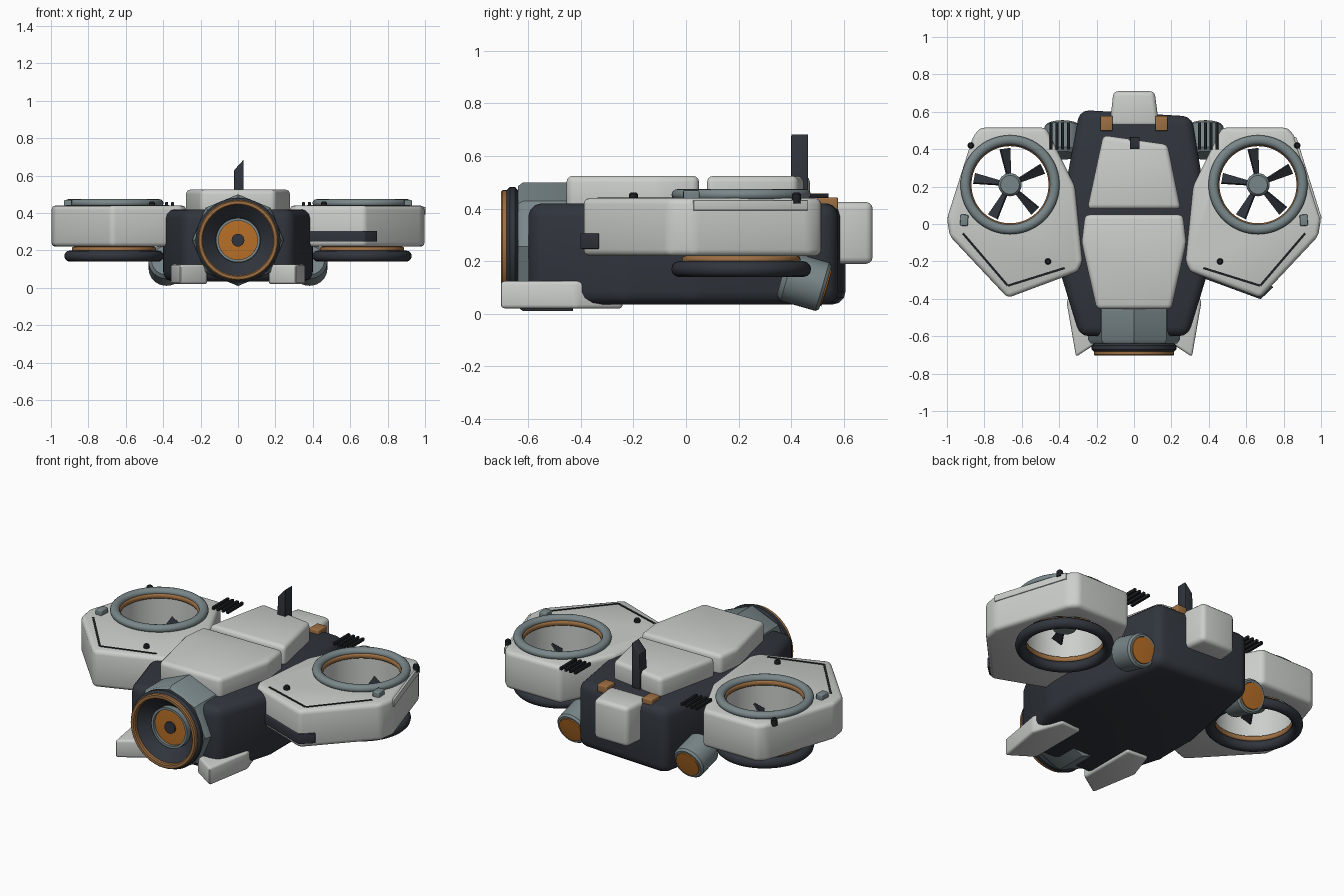
import bpy, bmesh, math
from mathutils import Vector, Matrix

if "Cube" in bpy.data.objects:
    bpy.data.objects.remove(bpy.data.objects["Cube"], do_unlink=True)


def material(name, r, g, b):
    m = bpy.data.materials.new(name)
    m.use_nodes = True
    m.diffuse_color = (r, g, b, 1)
    m.node_tree.nodes["Principled BSDF"].inputs["Base Color"].default_value = (r, g, b, 1)
    return m


WHITE = material("pale panel", 0.60, 0.62, 0.60)
DARK = material("dark hull", 0.030, 0.036, 0.046)
GREY = material("blue grey metal", 0.19, 0.24, 0.25)
COPPER = material("copper trim", 0.34, 0.16, 0.055)
ORANGE = material("orange glow", 0.48, 0.16, 0.02)
BLACK = material("black detail", 0.012, 0.014, 0.016)
FRONT = (math.pi / 2, 0, 0)  # turns local +z towards the front


def finish(name, bm, mat, loc=(0, 0, 0), rot=(0, 0, 0), angle=35):
    bmesh.ops.recalc_face_normals(bm, faces=bm.faces)
    me = bpy.data.meshes.new(name)
    bm.to_mesh(me)
    bm.free()
    me.materials.append(mat)
    ob = bpy.data.objects.new(name, me)
    ob.location, ob.rotation_euler = loc, rot
    bpy.context.collection.objects.link(ob)
    smooth(ob, angle)
    return ob


def smooth(ob, angle=35):
    bpy.ops.object.select_all(action='DESELECT')
    ob.select_set(True)
    bpy.context.view_layer.objects.active = ob
    bpy.ops.object.shade_smooth_by_angle(angle=math.radians(angle))


def prism(name, pts, z0, z1, mat, bevel=0.0, side=1, **kw):
    """Extrude a flat outline between two heights, with rounded edges."""
    bm = bmesh.new()
    low = bm.faces.new([bm.verts.new((x * side, y, z0)) for x, y in pts])
    ext = bmesh.ops.extrude_face_region(bm, geom=[low])["geom"]
    bmesh.ops.translate(bm, vec=(0, 0, z1 - z0),
                        verts=[v for v in ext if isinstance(v, bmesh.types.BMVert)])
    bmesh.ops.recalc_face_normals(bm, faces=bm.faces)
    if bevel:
        bmesh.ops.bevel(bm, geom=bm.edges[:], offset=bevel, segments=3,
                        profile=0.5, affect='EDGES', clamp_overlap=True)
    return finish(name, bm, mat, **kw)


def box(name, c, size, mat, bevel=0.0, **kw):
    x, y, z = (s / 2 for s in size)
    return prism(name, [(-x, -y), (x, -y), (x, y), (-x, y)], -z, z, mat, bevel, loc=c, **kw)


def lathe(name, profile, mat, seg=48, closed=False, **kw):
    """Turn a (radius, height) profile round the local z axis."""
    bm = bmesh.new()
    rings = []
    for r, z in profile:
        if r == 0:
            rings.append([bm.verts.new((0, 0, z))] * seg)
        else:
            rings.append([bm.verts.new((r * math.cos(a), r * math.sin(a), z))
                          for a in (math.tau * i / seg for i in range(seg))])
    pairs = list(zip(rings, rings[1:] + rings[:1]))
    for a, b in pairs if closed else pairs[:-1]:
        for i in range(seg):
            j = (i + 1) % seg
            quad = list(dict.fromkeys((a[i], a[j], b[j], b[i])))
            if len(quad) > 2:
                bm.faces.new(quad)
    return finish(name, bm, mat, **kw)


def torus(name, radius, thick, mat, loc, flat=1.0):
    circle = [math.tau * i / 12 for i in range(12)]
    return lathe(name, [(radius + thick * math.cos(a), thick * flat * math.sin(a)) for a in circle],
                 mat, 64, True, loc=loc, angle=60)


# Hull and upper armour
prism("hull", [(-0.29, -0.60), (0.29, -0.60), (0.40, -0.24), (0.40, 0.02), (0.31, 0.575),
               (-0.29, 0.61), (-0.40, 0.02), (-0.40, -0.24)], 0.035, 0.42, DARK, 0.05)
prism("front_armour", [(-0.20, -0.455), (0.20, -0.455), (0.28, -0.10), (0.262, 0.05),
                       (-0.262, 0.05), (-0.28, -0.10)], 0.38, 0.525, WHITE, 0.025)
prism("rear_armour", [(-0.25, 0.08), (0.25, 0.08), (0.18, 0.425), (-0.165, 0.475)],
      0.38, 0.525, WHITE, 0.025)
prism("tail_box", [(-0.13, 0.52), (0.135, 0.52), (0.11, 0.71), (-0.11, 0.71)],
      0.19, 0.425, WHITE, 0.025)
prism("antenna_fin", [(-0.025, 0.42), (0.03, 0.42), (0.03, 0.685), (-0.02, 0.63)],
      -0.465, -0.40, DARK, 0.004, rot=FRONT)

# Nose engine
NOSE = dict(loc=(0, 0, 0.255), rot=FRONT)
lathe("nose_housing", [(0.245, 0.43), (0.245, 0.62), (0.23, 0.64), (0.20, 0.64), (0.20, 0.43)],
      GREY, 8, True, **NOSE)
lathe("nose_bowl", [(0.20, 0.63), (0.215, 0.64), (0.227, 0.65), (0.227, 0.67), (0.215, 0.683),
                    (0.195, 0.685), (0.12, 0.612), (0, 0.612)], DARK, **NOSE)
lathe("nose_trim", [(0.188, 0.68), (0.215, 0.68), (0.215, 0.698), (0.209, 0.704), (0.194, 0.704),
                    (0.188, 0.698)], COPPER, closed=True, **NOSE)
lathe("nose_core_rim", [(0.118, 0.605), (0.118, 0.645), (0.104, 0.645), (0.104, 0.605)],
      GREY, closed=True, **NOSE)
lathe("nose_core", [(0.104, 0.61), (0.104, 0.628), (0, 0.632)], ORANGE, **NOSE)
lathe("nose_hub", [(0.034, 0.61), (0.034, 0.642), (0, 0.644)], DARK, 24, **NOSE)

POD = [(0.47, 0.515), (0.82, 0.515), (0.86, 0.47), (1.0, 0.03), (0.985, -0.065),
       (0.675, -0.395), (0.30, -0.255), (0.275, -0.20), (0.315, 0.20)]
LINE = [Vector((0.915, -0.05)), Vector((0.675, -0.33)), Vector((0.37, -0.235))]

for side, label in ((1, "left"), (-1, "right")):
    cx, cy = 0.663 * side, 0.21

    # Wing pod with a round duct cut through it
    pod = prism(label + "_pod", POD, 0.22, 0.44, WHITE, 0.024, side)
    cutter = lathe("duct_cutter", [(0, 0), (0.222, 0), (0.222, 0.6), (0, 0.6)], WHITE, 64,
                   loc=(cx, cy, 0))
    cutter.hide_render = True
    cut = pod.modifiers.new("duct", 'BOOLEAN')
    cut.object, cut.operation, cut.solver = cutter, 'DIFFERENCE', 'EXACT'
    bpy.context.view_layer.objects.active = pod
    bpy.ops.object.modifier_apply(modifier=cut.name)
    bpy.data.objects.remove(cutter, do_unlink=True)
    smooth(pod)

    # Duct rings and fan
    torus(label + "_upper_ring", 0.239, 0.026, GREY, (cx, cy, 0.453), 0.85)
    torus(label + "_lower_ring", 0.236, 0.030, DARK, (cx, cy, 0.17))
    for place, z in (("upper", 0.435), ("lower", 0.205)):
        torus(label + "_" + place + "_trim", 0.216, 0.010, COPPER, (cx, cy, z), 1.5)
    lathe(label + "_fan_hub", [(0, 0.27), (0.062, 0.27), (0.062, 0.325), (0.05, 0.34), (0, 0.34)],
          GREY, 24, loc=(cx, cy, 0))
    for i in range(5):
        prism(label + "_fan_blade", [(0.05, -0.012), (0.195, -0.032), (0.195, 0.032), (0.05, 0.012)],
              -0.006, 0.006, DARK, loc=(cx, cy, 0.305),
              rot=(math.radians(35), 0, math.radians(98 + 72 * i)))

    # Pod surface details
    for a, b in zip(LINE, LINE[1:]):
        mid, d = (a + b) / 2, b - a
        box(label + "_pod_line", (mid.x * side, mid.y, 0.44), (d.length, 0.012, 0.006), BLACK,
            rot=(0, 0, math.atan2(d.y, d.x * side)))
    for x, y in ((0.46, -0.20), (0.873, 0.42)):
        lathe(label + "_pod_knob", [(0, 0.42), (0.017, 0.42), (0.017, 0.455), (0.011, 0.461), (0, 0.461)],
              BLACK, 20, loc=(x * side, y, 0))
    box(label + "_pod_lamp", (0.908 * side, 0.02, 0.45), (0.042, 0.06, 0.04), GREY, 0.006,
        rot=(0, 0, 0.06 * side))

    # Cooling bars between pod and hull
    for i in range(4):
        box(label + "_cooling_bar", ((0.35 + 0.031 * i) * side, 0.47, 0.449), (0.016, 0.145, 0.018),
            BLACK, 0.003)

    # Rear thruster, tilted slightly down
    tilt = dict(loc=(0.382 * side, 0.53, 0.10), rot=(math.radians(-106), 0, 0))
    lathe(label + "_thruster", [(0, -0.17), (0.08, -0.17), (0.096, -0.15), (0.096, -0.012),
                                (0.086, 0), (0.075, 0), (0.075, -0.02), (0, -0.02)], GREY, 32, **tilt)
    lathe(label + "_thruster_glow", [(0.075, -0.02), (0.073, 0.005), (0, 0.009)], ORANGE, 32, **tilt)

    # Tail hinge and landing foot
    box(label + "_hinge", (0.147 * side, 0.538, 0.42), (0.064, 0.08, 0.045), COPPER, 0.005)
    prism(label + "_foot", [(0.31, -0.71), (0.165, -0.615), (0.165, -0.25), (0.30, -0.24),
                            (0.36, -0.42)], 0.02, 0.125, WHITE, 0.014, side)

# Extra plates on the left pod only
prism("pod_bumper", [(0.36, -0.286), (0.677, -0.402), (0.745, -0.338), (0.70, -0.30), (0.38, -0.20)],
      0.247, 0.305, DARK, 0.004)
prism("pod_side_plate", [(1.004, 0.03), (0.868, 0.465), (0.84, 0.455), (0.97, 0.02)],
      0.393, 0.432, WHITE, 0.003)
